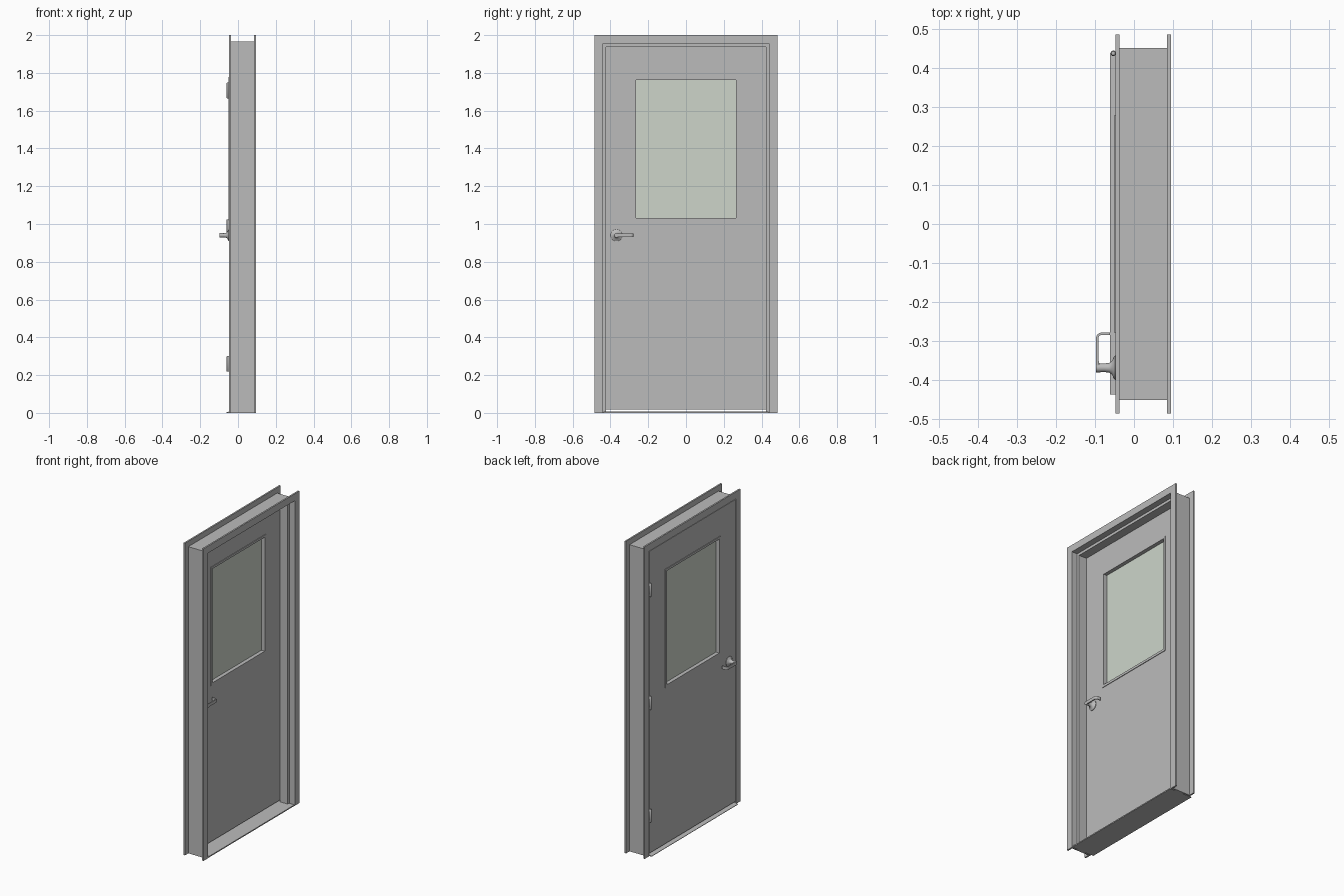
import bpy, bmesh, math

if "Cube" in bpy.data.objects:
    bpy.data.objects.remove(bpy.data.objects["Cube"])


def material(name, rgb):
    m = bpy.data.materials.new(name)
    m.diffuse_color = (*rgb, 1)
    m.use_nodes = True
    m.node_tree.nodes["Principled BSDF"].inputs["Base Color"].default_value = m.diffuse_color
    return m


GREY = material("door_grey", (0.5, 0.5, 0.5))
GLASS = material("pale_green_glass", (0.61, 0.665, 0.59))


def sweep(name, sections, cyclic=False, mat=GREY, smooth=False):
    """Bridge closed cross-sections; cap the ends unless cyclic."""
    bm = bmesh.new()
    rings = [[bm.verts.new(p) for p in s] for s in sections]
    n = len(rings[0])
    for i in range(len(rings) - (0 if cyclic else 1)):
        a, b = rings[i], rings[(i + 1) % len(rings)]
        for j in range(n):
            k = (j + 1) % n
            bm.faces.new((a[j], a[k], b[k], b[j]))
    if not cyclic:
        bm.faces.new(rings[0])
        bm.faces.new(rings[-1])
    bmesh.ops.recalc_face_normals(bm, faces=bm.faces)
    me = bpy.data.meshes.new(name)
    bm.to_mesh(me)
    bm.free()
    me.materials.append(mat)
    ob = bpy.data.objects.new(name, me)
    bpy.context.collection.objects.link(ob)
    if smooth:
        bpy.ops.object.select_all(action='DESELECT')
        ob.select_set(True)
        bpy.context.view_layer.objects.active = ob
        bpy.ops.object.shade_smooth_by_angle(angle=math.radians(35))
    return ob


def box(name, x0, x1, y0, y1, z0, z1, mat=GREY):
    return sweep(name, [[(x, y0, z0), (x, y1, z0), (x, y1, z1), (x, y0, z1)]
                        for x in (x0, x1)], mat=mat)


def window_ring(name, x0, x1, inner, outer):
    """Rectangular ring from x0 to x1; rects are (half width, z0, z1)."""
    secs = []
    for s, k in ((-1, 1), (-1, 2), (1, 2), (1, 1)):
        secs.append([(x, s * r[0], r[k]) for x, r in
                     ((x0, inner), (x0, outer), (x1, outer), (x1, inner))])
    return sweep(name, secs, cyclic=True)


def circle(x, y, z, r, axis, n=24):
    pts = []
    for i in range(n):
        c, s = r * math.cos(math.tau * i / n), r * math.sin(math.tau * i / n)
        pts.append((x, y + c, z + s) if axis == 'x' else (x + c, y + s, z))
    return pts


# door frame: profile (x, outward offset) mitred up one side, over and down
profile = [(-0.047, 0), (-0.047, 0.045), (-0.037, 0.045), (-0.037, 0.010),
           (0.085, 0.010), (0.085, 0.045), (0.095, 0.045), (0.095, 0),
           (0.056, 0), (0.056, -0.017), (0.001, -0.017), (0.001, 0)]
HALF, HEAD = 0.44, 1.955
sweep("door_frame", [[(x, s * (HALF + d), HEAD + d if top else 0.0)
                      for x, d in profile]
                     for s, top in ((-1, 0), (-1, 1), (1, 1), (1, 0))])

# threshold with a sloped nose
sill = [(-0.062, 0), (-0.062, 0.003), (-0.047, 0.007), (0.094, 0.007), (0.094, 0)]
sweep("threshold", [[(x, y, z) for x, z in sill] for y in (-0.437, 0.437)])

# door leaf with window opening, glazing trim and pane
opening = (0.275, 1.022, 1.773)
window_ring("door_leaf", -0.046, 0.0, opening, (0.437, 0.017, 1.952))
window_ring("window_trim", -0.050, 0.004, (0.266, 1.033, 1.763),
            (0.279, 1.018, 1.777))
box("window_glass", -0.026, -0.020, -0.27, 0.27, 1.028, 1.768, GLASS)

# hinge knuckles with a leaf strip
for i, z in enumerate((0.26, 0.983, 1.707)):
    sweep(f"hinge_{i + 1}", [circle(-0.053, 0.437, z + d, r, 'z', 16) for d, r in
                             ((-0.042, 0.005), (-0.039, 0.007),
                              (0.039, 0.007), (0.042, 0.005))], smooth=True)

# lever handles on both faces; d is the distance out from the door face
HY, HZ = -0.368, 0.94
for label, face, s in (("outer", -0.046, -1), ("inner", 0.0, 1)):
    rose = [(-0.002, 0.031), (0.003, 0.031), (0.006, 0.027), (0.010, 0.018),
            (0.017, 0.0125), (0.030, 0.011), (0.051, 0.012)]
    sweep(f"{label}_handle_rose",
          [circle(face + s * d, HY, HZ, r, 'x', 32) for d, r in rose], smooth=True)
    # flat lever that curves back towards the door
    path = [((0.051, HY), (0.044, HY))]
    for i in range(7):
        a = math.pi / 2 * i / 6
        path.append(tuple((0.037 + r * math.cos(a), -0.292 + r * math.sin(a))
                          for r in (0.014, 0.008)))
    path.append(((0.016, -0.278), (0.016, -0.284)))
    sweep(f"{label}_handle_lever",
          [[(face + s * a[0], a[1], HZ - 0.010), (face + s * b[0], b[1], HZ - 0.010),
            (face + s * b[0], b[1], HZ + 0.010), (face + s * a[0], a[1], HZ + 0.010)]
           for a, b in path], smooth=True)
